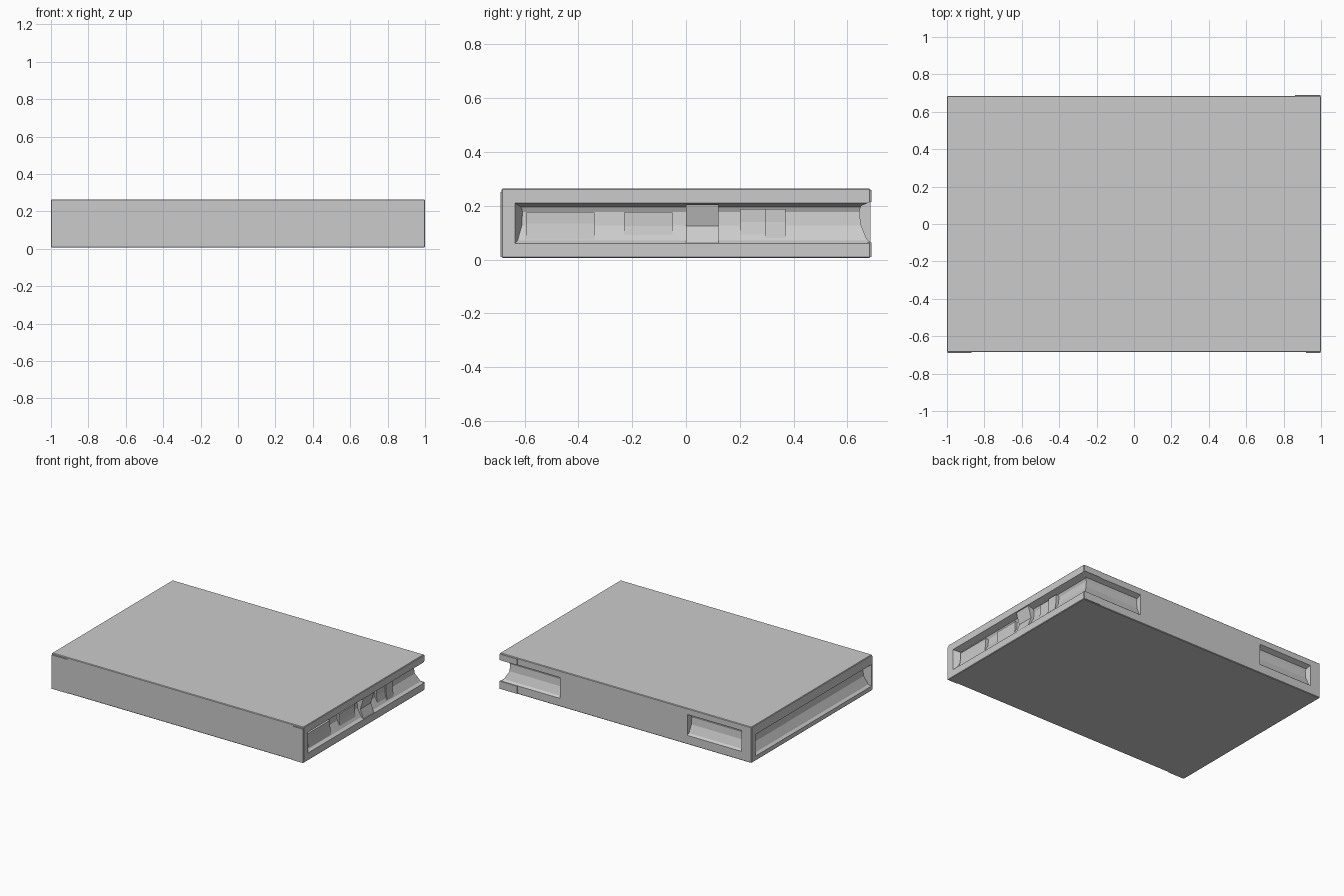
import bpy, bmesh
from mathutils import Vector

if "Cube" in bpy.data.objects:
    bpy.data.objects.remove(bpy.data.objects["Cube"])

HX, HY, Z0, Z1 = 1.0, 0.685, 0.006, 0.264


def make(name, rings):
    """Closed loft through rings of points."""
    bm = bmesh.new()
    vs = [[bm.verts.new(p) for p in r] for r in rings]
    n = len(rings[0])
    for a, b in zip(vs, vs[1:]):
        for i in range(n):
            j = (i + 1) % n
            bm.faces.new((a[i], a[j], b[j], b[i]))
    bm.faces.new(vs[0])
    bm.faces.new(vs[-1])
    bmesh.ops.recalc_face_normals(bm, faces=bm.faces)
    me = bpy.data.meshes.new(name)
    bm.to_mesh(me)
    bm.free()
    ob = bpy.data.objects.new(name, me)
    bpy.context.collection.objects.link(ob)
    return ob


def box(name, x, y, z):
    return make(name, [[Vector((a, b, c)) for b, c in
                        ((y[0], z[0]), (y[1], z[0]), (y[1], z[1]), (y[0], z[1]))] for a in x])


# Each side maps (depth, position along side, height) to a point
def right(d, t, z): return Vector((HX - d, t, z))
def left(d, t, z): return Vector((-HX + d, t, z))
def back(d, t, z): return Vector((t, HY - d, z))


def sweep(name, side, profile, t0, t1, taper0=0.0, taper1=0.0):
    """Profile of (depth, z) swept along a side, ends optionally slanted."""
    return make(name, [[side(d, t0 + taper0 * d, z) for d, z in profile],
                       [side(d, t1 - taper1 * d, z) for d, z in profile]])


def groove(zb, zt, depth):
    h = zt - zb
    return [(-0.03, zb), (0, zb), (depth * 0.35, zb + 0.08 * h), (depth * 0.9, zb + 0.45 * h),
            (depth, zb + 0.78 * h), (depth * 0.85, zb + 0.9 * h), (0, zt), (-0.03, zt)]


# Main slab with slightly softened edges
body = box("case_body", (-HX, HX), (-HY, HY), (Z0, Z1))
bev = body.modifiers.new("bevel", 'BEVEL')
bev.width, bev.segments = 0.004, 1

# Finger grooves cut into the sides
cutters = [
    sweep("cut_right", right, groove(0.06, 0.21, 0.055), -0.635, 0.75, 0.5, 0),
    sweep("cut_left", left, groove(0.04, 0.195, 0.05), -0.675, 0.64, 0.5, 0.3),
    sweep("cut_back_right", back, groove(0.065, 0.215, 0.04), 0.52, 1.05),
    sweep("cut_back_left", back, groove(0.07, 0.22, 0.04), -0.92, -0.49, 0.3, 0.2),
]
for c in cutters:
    c.hide_render = True
    c.hide_set(True)
    c.display_type = 'WIRE'
    m = body.modifiers.new(c.name, 'BOOLEAN')
    m.object, m.operation, m.solver = c, 'DIFFERENCE', 'EXACT'

# Connector plates inside the right groove
for i, (a, b, zb, zt, d) in enumerate([(-0.595, -0.34, 0.075, 0.175, 0.030),
                                       (-0.23, -0.05, 0.065, 0.175, 0.036),
                                       (0.20, 0.295, 0.08, 0.188, 0.040),
                                       (0.295, 0.37, 0.08, 0.188, 0.030)]):
    sweep(f"connector_plate_{i + 1}", right,
          [(0.065, zb), (d * 0.7, zb), (d, zb + 0.06), (d, zt), (0.065, zt)], a, b)

# Waisted bridge across the right groove
sweep("groove_bridge", right, [(0.07, 0.055), (0.002, 0.058), (0.028, 0.125),
                               (0.004, 0.205), (0.07, 0.21)], 0.0, 0.12)

# Thin raised corner pads
F, B = (-HY - 0.005, -HY + 0.01), (HY - 0.01, HY + 0.005)
box("front_pad_left", (-0.998, -0.87), F, (Z0 + 0.003, Z1 - 0.012))
box("front_pad_right", (0.92, 0.998), F, (Z0 + 0.003, Z1 - 0.012))
box("back_lip_upper", (0.86, 0.998), B, (0.215, Z1 - 0.005))
box("back_lip_lower", (0.86, 0.998), B, (Z0 + 0.003, 0.064))
